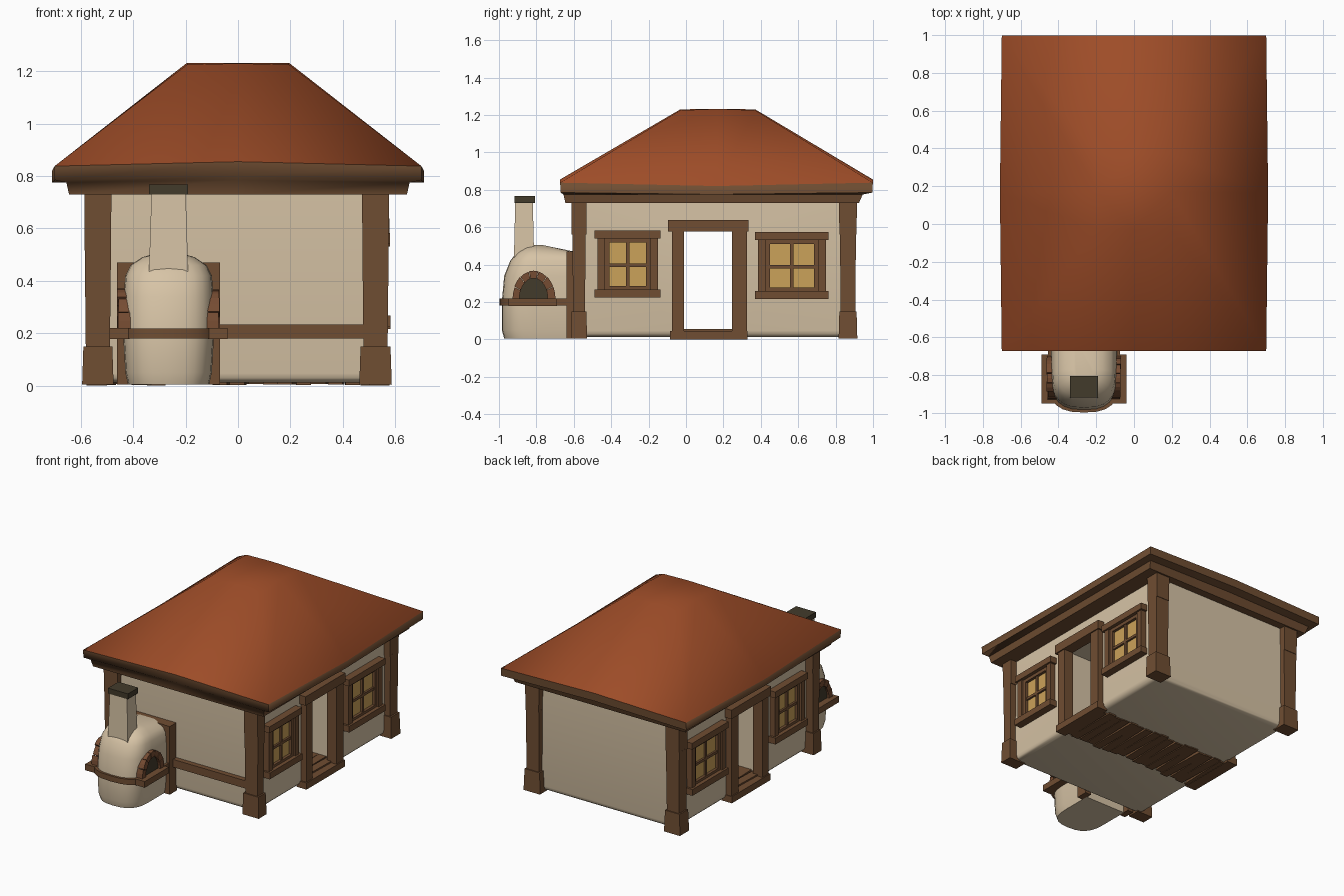
import bpy, bmesh, math, random
from mathutils import Vector, Matrix

random.seed(4)
cube = bpy.data.objects.get("Cube")
if cube:
    bpy.data.objects.remove(cube, do_unlink=True)


def material(name, r, g, b):
    m = bpy.data.materials.new(name)
    m.use_nodes = True
    m.diffuse_color = (r, g, b, 1)
    m.node_tree.nodes["Principled BSDF"].inputs["Base Color"].default_value = (r, g, b, 1)
    return m


PLASTER = material("cream plaster", 0.68, 0.55, 0.38)
WOOD = material("brown wood", 0.16, 0.075, 0.032)
TILE = material("roof orange", 0.34, 0.073, 0.021)
BRICK = material("red brown brick", 0.18, 0.072, 0.032)
GLASS = material("golden glass", 0.60, 0.36, 0.10)
SOOT = material("dark soot", 0.055, 0.043, 0.024)


def finish(name, bm, mats, smooth=None):
    """Turn a bmesh into an object, optionally smooth shaded."""
    bmesh.ops.recalc_face_normals(bm, faces=bm.faces)
    me = bpy.data.meshes.new(name)
    bm.to_mesh(me)
    bm.free()
    ob = bpy.data.objects.new(name, me)
    for m in mats:
        me.materials.append(m)
    bpy.context.collection.objects.link(ob)
    if smooth:
        bpy.ops.object.select_all(action='DESELECT')
        ob.select_set(True)
        bpy.context.view_layer.objects.active = ob
        bpy.ops.object.shade_smooth_by_angle(angle=math.radians(smooth))
    return ob


def loft(bm, rings):
    """Skin closed rings of points and cap both ends."""
    loops = [[bm.verts.new(p) for p in ring] for ring in rings]
    for a, b in zip(loops, loops[1:]):
        for i in range(len(a)):
            j = (i + 1) % len(a)
            bm.faces.new((a[i], a[j], b[j], b[i]))
    bm.faces.new(loops[0])
    bm.faces.new(loops[-1])
    return loops


def box(name, x, y, z, mat, top=1.0, yaw=0.0):
    """Box from (low, high) ranges; top scales the upper face."""
    c = Vector(((x[0] + x[1]) / 2, (y[0] + y[1]) / 2, 0))
    hx, hy = abs(x[1] - x[0]) / 2, (y[1] - y[0]) / 2
    turn = Matrix.Rotation(yaw, 3, 'Z')
    bm = bmesh.new()
    loft(bm, [[c + turn @ Vector((sx * hx * k, sy * hy * k, h))
               for sx, sy in ((-1, -1), (1, -1), (1, 1), (-1, 1))]
              for h, k in ((z[0], 1), (z[1], top))])
    return finish(name, bm, [mat])


def prism(name, profile, x0, x1, mat):
    """Extrude a (y, z) profile along x."""
    bm = bmesh.new()
    loft(bm, [[(x, y, z) for y, z in profile] for x in (x0, x1)])
    return finish(name, bm, [mat])


# Walls: one block with a passage running through from side to side
WX, Y0, Y1 = 0.53, -0.57, 0.87
bm = bmesh.new()
outline = [(Y0, 0.012), (-0.05, 0.012), (-0.05, 0.6), (0.29, 0.6),
           (0.29, 0.012), (Y1, 0.012), (Y1, 0.76), (Y0, 0.76)]
loft(bm, [[(x, y, z) for y, z in outline] for x in (-WX, WX)])


def outer_base(e):
    a, b = (v.co for v in e.verts)
    side = abs(a.x - b.x) < 0.01
    end = abs(a.y - b.y) < 0.01 and (a.y < -0.5 or a.y > 0.8)
    return max(a.z, b.z) < 0.02 and (side or end)


bmesh.ops.bevel(bm, geom=[e for e in bm.edges if outer_base(e)], offset=0.035,
                segments=3, profile=0.5, affect='EDGES')
finish("walls", bm, [PLASTER], 50)

# Passage floor of uneven planks
count = 17
for i in range(count):
    x = -0.5 + i / (count - 1)
    r = random.uniform
    box("floor_plank", (x - 0.028, x + 0.028), (-0.06 + r(-0.015, 0.01), 0.30 + r(-0.01, 0.015)),
        (r(0, 0.006), 0.055), WOOD, yaw=r(-0.05, 0.05))

# Corner posts in three stacked pieces
for px, base in ((-0.535, 0.06), (0.525, 0.062)):
    for py in (-0.572, 0.866):
        d = 0.043 if py < 0 else 0.05
        label = ("front_" if py < 0 else "back_") + ("right" if px < 0 else "left")
        for part, hw, hd, z0, z1, top in (
                ("base", base, d, 0.005, 0.15, 0.92),
                ("shaft", 0.046, d - 0.011, 0.14, 0.57, 1.1),
                ("head", 0.05, d - 0.004, 0.56, 0.74, 1.04)):
            box(label + "_post_" + part, (px - hw, px + hw), (py - hd, py + hd), (z0, z1), WOOD, top)


# Roof: eaves, rim and hipped slopes with a flat cap
def roof_ring(hx, hy, cy, zc, zx, zy, bulge=0.0):
    """Eight points: corners at zc, side middles at zx, end middles at zy."""
    pts = []
    for i in range(8):
        sx = (-1, 0, 1, 1, 1, 0, -1, -1)[i]
        sy = (-1, -1, -1, 0, 1, 1, 1, 0)[i]
        z = zc if sx and sy else (zx if sx else zy)
        pts.append((sx * (hx + (0 if sy else bulge)), cy + sy * hy, z))
    return pts


bm = bmesh.new()
loft(bm, [roof_ring(0.645, 0.785, 0.14, 0.73, 0.73, 0.73),
          roof_ring(0.655, 0.80, 0.145, 0.775, 0.775, 0.785),
          roof_ring(0.70, 0.833, 0.163, 0.785, 0.775, 0.80, 0.01),
          roof_ring(0.70, 0.836, 0.163, 0.838, 0.82, 0.855, 0.01),
          roof_ring(0.195, 0.20, 0.17, 1.225, 1.232, 1.23)])
for f in bm.faces:
    f.material_index = int(f.calc_center_median().z > 0.88)
finish("roof", bm, [WOOD, TILE], 52)

# Doors and windows, the same on both long sides
for s, side in ((1, "left"), (-1, "right")):
    def trim(name, depth, y, z, mat=WOOD, top=1.0):
        box(side + "_" + name, (s * 0.5, s * depth), y, z, mat, top)

    trim("door_jamb_front", 0.57, (-0.075, -0.01), (0.03, 0.59))
    trim("door_jamb_back", 0.57, (0.247, 0.325), (0.03, 0.59))
    trim("door_lintel", 0.578, (-0.095, 0.335), (0.577, 0.638))
    trim("door_threshold", 0.578, (-0.085, 0.33), (0.0, 0.045))

    for label, c, w, dz in (("front_window", -0.312, 0.0, 0.0), ("back_window", 0.566, 0.02, -0.008)):
        trim(label + "_lintel", 0.58, (c - 0.176 - w, c + 0.176 + w), (0.54 + dz, 0.583 + dz))
        trim(label + "_sill", 0.582, (c - 0.176 - w, c + 0.176 + w), (0.225 + dz, 0.268 + dz))
        for e in (-1, 1):
            jamb, stile = c + e * (0.142 + w), c + e * (0.11 + w)
            trim(label + "_jamb", 0.568, (jamb - 0.02, jamb + 0.02), (0.25 + dz, 0.55 + dz))
            trim(label + "_stile", 0.556, (stile - 0.012, stile + 0.012), (0.26 + dz, 0.545 + dz))
        trim(label + "_glass", 0.537, (c - 0.12 - w, c + 0.12 + w), (0.26 + dz, 0.545 + dz), GLASS)
        trim(label + "_top_rail", 0.556, (c - 0.12 - w, c + 0.12 + w), (0.518 + dz, 0.545 + dz))
        trim(label + "_bottom_rail", 0.556, (c - 0.12 - w, c + 0.12 + w), (0.26 + dz, 0.285 + dz))
        trim(label + "_mullion", 0.55, (c - 0.009, c + 0.009), (0.27 + dz, 0.54 + dz))
        trim(label + "_crossbar", 0.55, (c - 0.11 - w, c + 0.11 + w), (0.388 + dz, 0.406 + dz))

# Beam and timber surround on the front wall
OX = -0.265
box("front_beam", (-0.08, 0.48), (-0.605, -0.56), (0.18, 0.233), WOOD)
for e in (-1, 1):
    x = OX + e * 0.175
    box("oven_surround_post", (x - 0.022, x + 0.022), (-0.64, -0.56), (0.005, 0.47), WOOD)
box("oven_surround_top", (OX - 0.197, OX + 0.197), (-0.638, -0.56), (0.425, 0.47), WOOD)


# Oven: rounded front footprint, domed top
def footprint(half, front, z, back=-0.6, depth=0.17, drop=0.0):
    pts = [(OX + half, back, z - drop)]
    for i in range(13):
        a = math.pi * i / 12
        c, n = math.cos(a), math.sin(a)
        x = math.copysign(abs(c) ** 0.75, c) * half
        pts.append((OX + x, front + depth * (1 - abs(n) ** 0.75), z))
    pts.append((OX - half, back, z - drop))
    return pts


bm = bmesh.new()
loft(bm, [footprint(0.155, -0.972, 0.005), footprint(0.165, -0.985, 0.05),
          footprint(0.174, -0.985, 0.2), footprint(0.172, -0.972, 0.34),
          footprint(0.165, -0.94, 0.42, depth=0.15), footprint(0.145, -0.91, 0.46, depth=0.13, drop=0.01),
          footprint(0.10, -0.87, 0.49, depth=0.1, drop=0.025),
          footprint(0.05, -0.83, 0.505, depth=0.06, drop=0.035)])
finish("oven_body", bm, [PLASTER], 60)

# Ledge around the oven with a shelf below each mouth
bm = bmesh.new()
loft(bm, [footprint(0.19, -0.998, z, back=-0.64) for z in (0.18, 0.218)])
finish("oven_ledge", bm, [WOOD], 30)
for e, side in ((1, "left"), (-1, "right")):
    box(side + "_oven_shelf", (OX + e * 0.15, OX + e * 0.225), (-0.95, -0.69), (0.178, 0.22), WOOD)


# Arched mouths with a ring of bricks
def arc(ry, rz, a0, a1, steps):
    angles = [a0 + (a1 - a0) * i / steps for i in range(steps + 1)]
    return [(-0.815 + ry * math.cos(a), 0.215 + rz * math.sin(a)) for a in angles]


bricks = 7
for e, side in ((1, "left"), (-1, "right")):
    prism(side + "_oven_mouth", arc(0.082, 0.118, 0, math.pi, 12), OX + e * 0.14, OX + e * 0.179, SOOT)
    for i in range(bricks):
        a0 = math.pi * i / bricks + 0.012
        a1 = math.pi * (i + 1) / bricks - 0.012
        grow = random.uniform(-0.003, 0.004)
        ring = arc(0.115 + grow, 0.153 + grow, a0, a1, 2) + arc(0.076, 0.112, a1, a0, 2)
        prism(side + "_oven_brick", ring, OX + e * 0.13, OX + e * (0.194 + grow), BRICK)

# Chimney and its cap
box("chimney", (OX - 0.075, OX + 0.075), (-0.92, -0.812), (0.43, 0.735), PLASTER, 0.87)
box("chimney_cap", (OX - 0.075, OX + 0.075), (-0.918, -0.806), (0.73, 0.767), SOOT)
